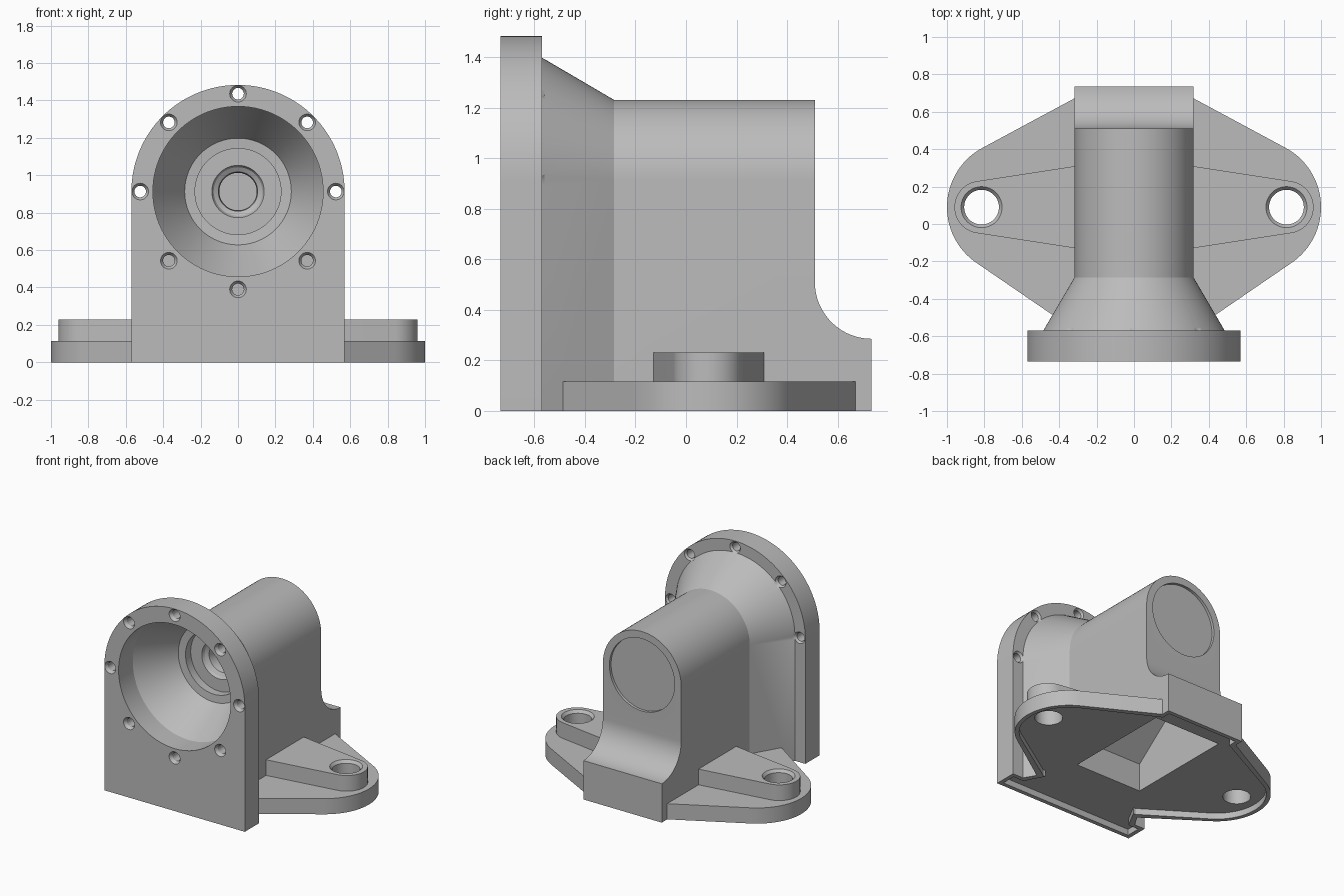
import bpy, bmesh
from math import sin, cos, radians, pi
from mathutils import Vector

if "Cube" in bpy.data.objects:
    bpy.data.objects.remove(bpy.data.objects["Cube"])

AXIS_Z = 0.913   # height of the bore axis
WALL = 0.03      # wall thickness of the casting

grey = bpy.data.materials.new("cast_grey")
grey.use_nodes = True
colour = (0.5, 0.5, 0.5, 1)
grey.diffuse_color = colour
grey.node_tree.nodes["Principled BSDF"].inputs["Base Color"].default_value = colour


def loft(name, rings):
    """Closed solid through rings of equal point count."""
    bm = bmesh.new()
    rows = [[bm.verts.new(p) for p in ring] for ring in rings]
    for a, b in zip(rows, rows[1:]):
        for i in range(len(a)):
            j = (i + 1) % len(a)
            bm.faces.new((a[i], a[j], b[j], b[i]))
    bm.faces.new(rows[0])
    bm.faces.new(rows[-1])
    bmesh.ops.recalc_face_normals(bm, faces=bm.faces)
    mesh = bpy.data.meshes.new(name)
    bm.to_mesh(mesh)
    bm.free()
    mesh.materials.append(grey)
    obj = bpy.data.objects.new(name, mesh)
    bpy.context.collection.objects.link(obj)
    return obj


def slab(name, pts, z0, z1):
    return loft(name, [[(x, y, z) for x, y in pts] for z in (z0, z1)])


def side_prism(name, pts, half_width):
    return loft(name, [[(x, y, z) for y, z in pts] for x in (-half_width, half_width)])


def arc(cx, cy, r, a0, a1, n):
    angles = [radians(a0 + (a1 - a0) * i / n) for i in range(n + 1)]
    return [(cx + r * cos(a), cy + r * sin(a)) for a in angles]


def mirrored(half):
    return half + [(-x, y) for x, y in reversed(half)]


def arch(r, y):
    """Round-topped upright section standing on the ground."""
    pts = [(r, 0)] + arc(0, AXIS_Z, r, 0, 180, 64) + [(-r, 0)]
    return [(x, y, z) for x, z in pts]


def lathe(name, profile, x=0, z=AXIS_Z, n=96):
    """Turn (radius, y) steps about an axis along y."""
    turn = [2 * pi * i / n for i in range(n)]
    return loft(name, [[(x + r * cos(a), y, z + r * sin(a)) for a in turn] for r, y in profile])


def drill(name, x, y, profile, n=48):
    """Turn (radius, z) steps about a vertical axis."""
    turn = [2 * pi * i / n for i in range(n)]
    return loft(name, [[(x + r * cos(a), y + r * sin(a), z) for a in turn] for r, z in profile])


def combine(target, other, operation):
    mod = target.modifiers.new(operation, 'BOOLEAN')
    mod.operation, mod.solver, mod.object = operation, 'EXACT', other
    bpy.context.view_layer.objects.active = target
    bpy.ops.object.modifier_apply(modifier=mod.name)
    bpy.data.objects.remove(other)


def flange_outline(d=0.0):
    end = arc(0.64, 0.09, 0.36 - d, -57, 62, 28)
    return mirrored([(0.43 - d, -0.49 + d)] + end + [(0.318 - d, 0.672 - d)])


# Tapered barrel housing, the main body
housing = loft("bearing_housing", [arch(0.485, -0.62), arch(0.485, -0.57),
                                   arch(0.318, -0.285), arch(0.318, 0.51)])

# Front plate, rear foot with concave fillet, flange and its raised bosses
foot = [(0.4, 0), (0.735, 0)] + arc(0.735, 0.51, 0.225, 270, 180, 20) + [(0.4, 0.51)]
boss = mirrored([(0.2, -0.147)] + arc(0.82, 0.09, 0.14, -82, 82, 28) + [(0.2, 0.327)])
for part in (loft("front_plate", [arch(0.57, -0.735), arch(0.57, -0.57)]),
             side_prism("rear_foot", foot, 0.318),
             slab("mounting_flange", flange_outline(), 0, 0.115),
             slab("flange_bosses", boss, 0.08, 0.23)):
    combine(housing, part, 'UNION')

# Stepped front bore and shallow rear recess
cuts = [lathe("front_bore", [(0.455, -0.8), (0.455, -0.57), (0.285, -0.285), (0.23, -0.28),
                             (0.23, -0.22), (0.14, -0.22), (0.13, -0.2), (0.105, -0.185),
                             (0.1, -0.15), (0.1, 0.3)]),
        lathe("rear_recess", [(0.265, 0.49), (0.265, 0.6)])]

# Ring of chamfered bolt holes in the front plate
for i in range(8):
    a = i * pi / 4
    cuts.append(lathe("bolt_hole", [(0.05, -0.743), (0.031, -0.715), (0.031, -0.585), (0.05, -0.56)],
                      0.523 * cos(a), AXIS_Z + 0.523 * sin(a), 32))

# Countersunk mounting holes
for x in (-0.815, 0.815):
    cuts.append(drill("mounting_hole", x, 0.09,
                      [(0.093, -0.1), (0.093, 0.21), (0.118, 0.24)]))

# Hollow underside: thin rim below the flange and body, deeper pocket in the body
d = WALL
footprint = mirrored([(0.57 - d, -0.735 + d), (0.57 - d, -0.57 - d), (0.485 - d, -0.57 - d),
                      (0.318 - d, -0.285), (0.318 - d, 0.735 - d)])
pocket = [(-0.265, -0.1), (-0.265, 0.25), (0, 0.46), (0.4, 0.46), (0.55, 0.25), (0.55, -0.1)]
cuts += [slab("flange_recess", flange_outline(d), -0.1, 0.045),
         slab("body_recess", footprint, -0.1, 0.045),
         side_prism("body_pocket", pocket, 0.27)]
for cut in cuts:
    combine(housing, cut, 'DIFFERENCE')

bpy.ops.object.select_all(action='DESELECT')
housing.select_set(True)
bpy.context.view_layer.objects.active = housing
bpy.ops.object.shade_smooth_by_angle(angle=radians(25))
